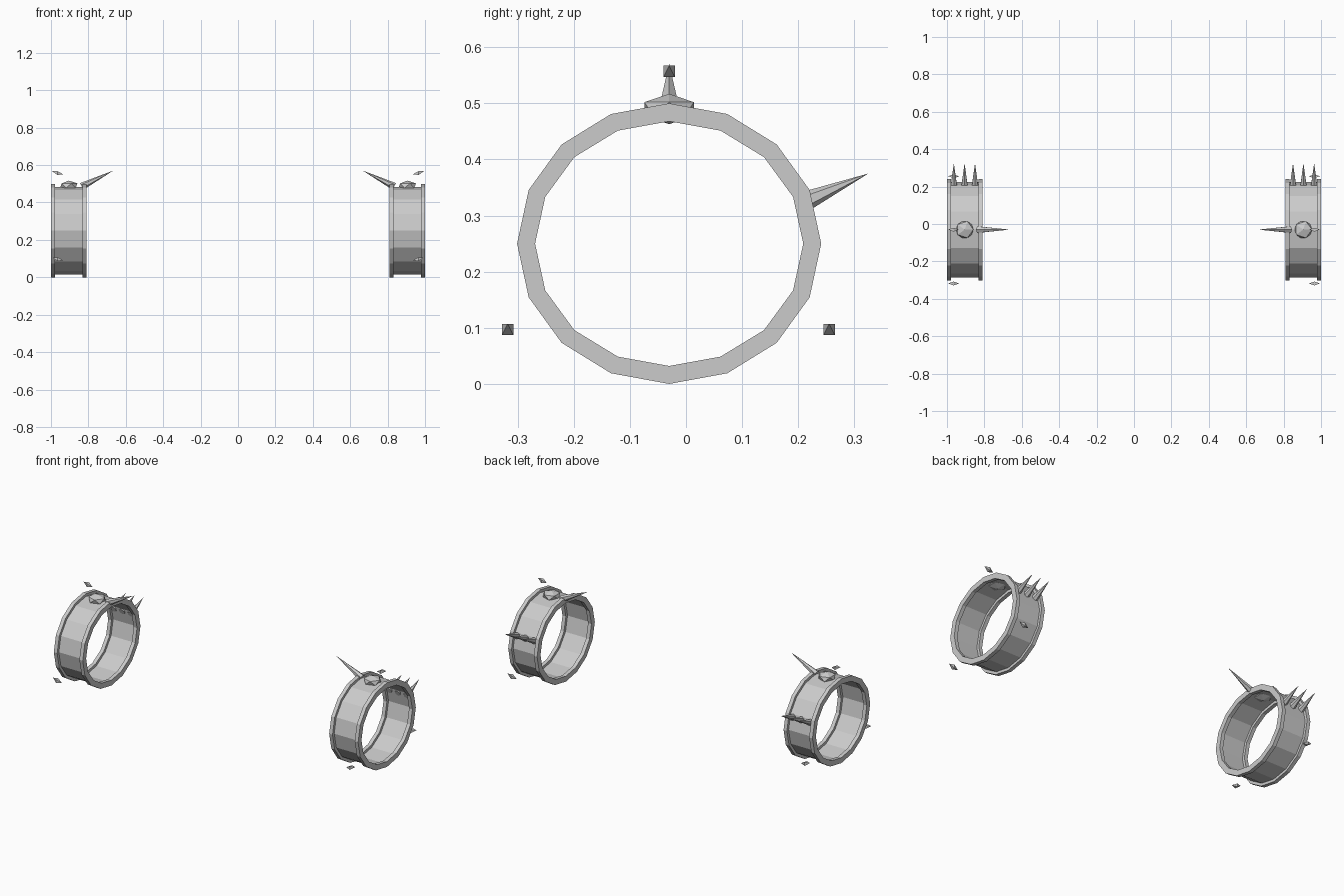
import bpy, bmesh, math
from mathutils import Vector, Matrix

if "Cube" in bpy.data.objects:
    bpy.data.objects.remove(bpy.data.objects["Cube"])

CY, CZ, SIDES = -0.03, 0.25, 16


def finish(bm, name, recalc=True):
    if recalc:
        bmesh.ops.recalc_face_normals(bm, faces=bm.faces)
    me = bpy.data.meshes.new(name)
    bm.to_mesh(me)
    bm.free()
    ob = bpy.data.objects.new(name, me)
    bpy.context.collection.objects.link(ob)
    return ob


def hoop(name, profile, closed):
    # sweep (x, radius offset) points round a 16-sided oval
    bm = bmesh.new()
    rings = []
    for i in range(SIDES):
        a = 2 * math.pi * i / SIDES
        rings.append([bm.verts.new((x, CY + (0.271 + o) * math.sin(a),
                                    CZ + (0.25 + o) * math.cos(a))) for x, o in profile])
    n = len(profile)
    for i in range(SIDES):
        p, q = rings[i], rings[(i + 1) % SIDES]
        for j in range(n if closed else n - 1):
            k = (j + 1) % n
            bm.faces.new((p[j], p[k], q[k], q[j]))
    return finish(bm, name)


def spike(name, base, tip, radius, sides=6):
    base, tip = Vector(base), Vector(tip)
    d = tip - base
    bm = bmesh.new()
    rot = d.to_track_quat('Z', 'Y').to_matrix().to_4x4()
    bmesh.ops.create_cone(bm, cap_ends=True, segments=sides, radius1=radius, radius2=0,
                          depth=d.length, matrix=Matrix.Translation((base + tip) / 2) @ rot)
    bmesh.ops.remove_doubles(bm, verts=bm.verts, dist=1e-5)
    return finish(bm, name)


def shard(name, s, y, z):
    # small slanted octahedron floating beside the band
    bm = bmesh.new()
    r = 0.0102
    sq = [bm.verts.new((s * 0.965, y + a * r, z + b * r))
          for a, b in ((-1, -1), (1, -1), (1, 1), (-1, 1))]
    tips = [bm.verts.new((s * 0.994, y, z + r)), bm.verts.new((s * 0.935, y, z - 0.006))]
    for t in tips:
        for i in range(4):
            bm.faces.new((sq[i], sq[(i + 1) % 4], t))
    return finish(bm, name)


for side, s in (("left", -1), ("right", 1)):
    # band and its two raised rims
    hoop(side + "_band", [(s * 0.82, -0.016), (s * 0.99, -0.016)], False)
    for label, a, b in (("inner", 0.81, 0.832), ("outer", 0.978, 1.0)):
        hoop(f"{side}_{label}_rim",
             [(s * a, -0.032), (s * a, -0.016), (s * a, 0),
              (s * b, 0), (s * b, -0.016), (s * b, -0.032)], True)

    # faceted stud on top
    bm = bmesh.new()
    bmesh.ops.create_icosphere(bm, subdivisions=1, radius=1,
                               matrix=Matrix.Translation((s * 0.905, CY, 0.49))
                               @ Matrix.Diagonal((0.052, 0.052, 0.027, 1)))
    finish(bm, side + "_stud")

    # long spike pointing inward, row of three behind
    spike(side + "_long_spike", (s * 0.835, CY, 0.486), (s * 0.666, CY, 0.571), 0.02)
    for i, x in enumerate((0.85, 0.906, 0.963)):
        spike(f"{side}_back_spike_{i + 1}", (s * x, 0.205, 0.322), (s * x, 0.325, 0.375), 0.019)

    # floating shards
    for label, y, z in (("top", CY, 0.557), ("front", -0.318, 0.097), ("back", 0.255, 0.097)):
        shard(f"{side}_{label}_shard", s, y, z)
